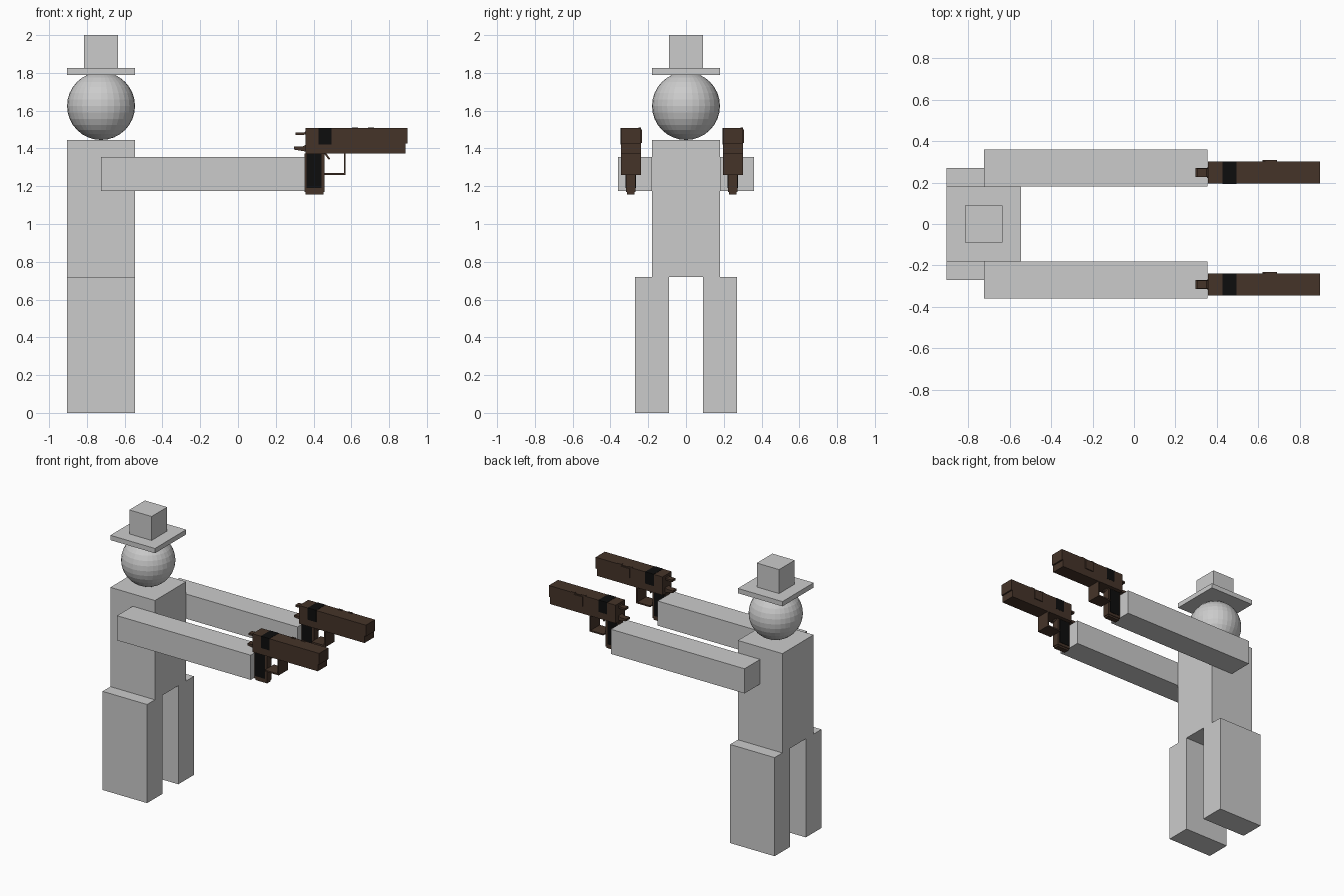
import bpy, bmesh
from mathutils import Vector

if "Cube" in bpy.data.objects:
    bpy.data.objects.remove(bpy.data.objects["Cube"])


def material(name, rgb):
    m = bpy.data.materials.new(name)
    m.diffuse_color = (*rgb, 1)
    m.use_nodes = True
    m.node_tree.nodes["Principled BSDF"].inputs["Base Color"].default_value = m.diffuse_color
    return m


GREY = material("light grey", (0.6, 0.6, 0.6))
BROWN = material("dark brown", (0.06, 0.034, 0.022))
BLACK = material("black", (0.004, 0.004, 0.004))


def finish(name, bm, mat):
    bmesh.ops.recalc_face_normals(bm, faces=bm.faces)
    me = bpy.data.meshes.new(name)
    bm.to_mesh(me)
    bm.free()
    me.materials.append(mat)
    ob = bpy.data.objects.new(name, me)
    bpy.context.collection.objects.link(ob)
    return ob


def box(name, x, y, z, mat):
    """Box from (min, max) ranges."""
    bm = bmesh.new()
    bmesh.ops.create_cube(bm, size=1)
    for v in bm.verts:
        v.co = Vector([(r[0] + r[1]) / 2 + c * (r[1] - r[0])
                       for c, r in zip(v.co, (x, y, z))])
    return finish(name, bm, mat)


def profile(name, pts, y, mat):
    """Side outline in x and z, extruded between two y values."""
    bm = bmesh.new()
    f = bm.faces.new([bm.verts.new((px, y[0], pz)) for px, pz in pts])
    new = bmesh.ops.extrude_face_region(bm, geom=[f])["geom"]
    moved = [g for g in new if isinstance(g, bmesh.types.BMVert)]
    bmesh.ops.translate(bm, vec=(0, y[1] - y[0], 0), verts=moved)
    return finish(name, bm, mat)


# Figure: torso, hat and head
BODY_X = (-0.905, -0.545)
box("torso", BODY_X, (-0.18, 0.18), (0.72, 1.445), GREY)
box("hat_brim", BODY_X, (-0.18, 0.18), (1.79, 1.825), GREY)
box("hat_crown", (-0.815, -0.635), (-0.09, 0.09), (1.825, 2.0), GREY)
bm = bmesh.new()
bmesh.ops.create_uvsphere(bm, u_segments=32, v_segments=16, radius=0.18)
bmesh.ops.translate(bm, vec=(-0.725, 0, 1.625), verts=bm.verts)
finish("head", bm, GREY)

# Legs and arms on both sides
for side, s in (("left", 1), ("right", -1)):
    box(side + "_leg", BODY_X, sorted((s * 0.09, s * 0.27)), (0, 0.72), GREY)
    box(side + "_arm", (-0.725, 0.355), sorted((s * 0.18, s * 0.36)),
        (1.175, 1.355), GREY)


def pistol(side, c):
    def span(h):
        return (c - h, c + h)

    n = side + "_pistol_"
    w = 0.053
    # Slide and frame
    box(n + "slide", (0.357, 0.897), span(w), (1.425, 1.507), BROWN)
    box(n + "frame", (0.357, 0.886), span(w), (1.374, 1.425), BROWN)
    # Black band wrapped over the slide
    box(n + "band", (0.427, 0.496), span(w + 0.001), (1.422, 1.5085), BLACK)
    # Grip with black side panels and a magazine base
    box(n + "grip", (0.353, 0.458), span(0.025), (1.17, 1.374), BROWN)
    box(n + "magazine_base", (0.358, 0.453), span(0.02), (1.157, 1.17), BROWN)
    for s in (-1, 1):
        box(n + "grip_panel", (0.362, 0.442),
            sorted((c + s * 0.024, c + s * 0.028)), (1.19, 1.371), BLACK)
    # Full-width trigger guard
    profile(n + "trigger_guard",
            [(0.458, 1.259), (0.57, 1.259), (0.57, 1.374), (0.56, 1.374),
             (0.56, 1.269), (0.458, 1.269)], span(w), BROWN)
    # Slanted trigger
    profile(n + "trigger",
            [(0.455, 1.374), (0.468, 1.374), (0.488, 1.345), (0.48, 1.34)],
            span(0.014), BROWN)
    # Hammer and rear tang
    profile(n + "hammer",
            [(0.304, 1.47), (0.36, 1.473), (0.36, 1.492), (0.35, 1.485),
             (0.304, 1.485)], span(0.02), BROWN)
    profile(n + "tang",
            [(0.296, 1.394), (0.357, 1.384), (0.357, 1.418), (0.34, 1.409),
             (0.296, 1.409)], span(0.022), BROWN)
    # Low raised details on the slide
    profile(n + "side_catch",
            [(0.62, 1.43), (0.69, 1.43), (0.69, 1.5), (0.62, 1.5)],
            (c + w - 0.001, c + w + 0.007), BROWN)
    for x in (0.62, 0.703):
        box(n + "sight", (x - 0.016, x + 0.016), (c + 0.04, c + w),
            (1.505, 1.511), BROWN)


pistol("left", 0.248)
pistol("right", -0.292)
